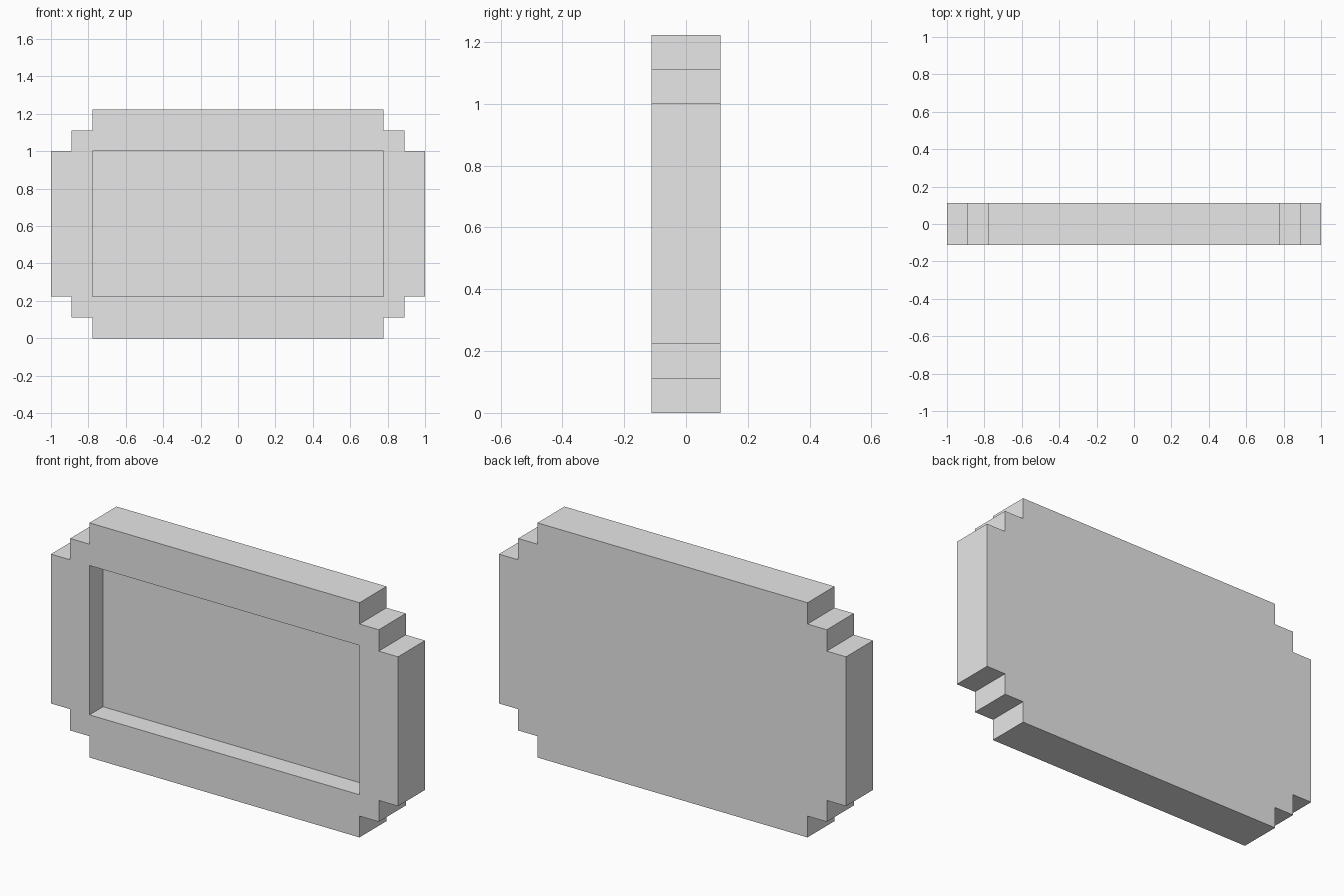
import bpy
import bmesh

# Remove the default cube
cube = bpy.data.objects.get("Cube")
if cube:
    bpy.data.objects.remove(cube, do_unlink=True)

S = 1 / 9            # one step of the corners
W, H = 18 * S, 11 * S
D = S                # half thickness

grey = bpy.data.materials.new("light_grey")
grey.use_nodes = True
colour = (0.8, 0.8, 0.8, 1)
grey.diffuse_color = colour
grey.node_tree.nodes["Principled BSDF"].inputs["Base Color"].default_value = colour

# Stepped corner, mirrored into the four corners of the outline
corner = [(9, 3.5), (8, 3.5), (8, 4.5), (7, 4.5), (7, 5.5)]
outline = []
for sx, sz in ((1, 1), (-1, 1), (-1, -1), (1, -1)):
    steps = corner if sx == sz else corner[::-1]
    outline += [(sx * x * S, sz * z * S + H / 2) for x, z in steps]

bm = bmesh.new()
front = bm.faces.new([bm.verts.new((x, -D, z)) for x, z in outline])

# Back and side walls
back = bmesh.ops.extrude_face_region(bm, geom=[front], use_keep_orig=True)
moved = [v for v in back["geom"] if isinstance(v, bmesh.types.BMVert)]
bmesh.ops.translate(bm, verts=moved, vec=(0, 2 * D, 0))
bmesh.ops.recalc_face_normals(bm, faces=bm.faces)

mesh = bpy.data.meshes.new("stepped_frame")
bm.to_mesh(mesh)
bm.free()
mesh.materials.append(grey)
frame = bpy.data.objects.new("stepped_frame", mesh)
bpy.context.collection.objects.link(frame)

# Rectangular recess in the front, half the thickness deep
bpy.ops.mesh.primitive_cube_add(size=1, location=(0, -D, H / 2))
cutter = bpy.context.object
cutter.name = "recess_cutter"
cutter.scale = (14 * S, 2 * D, 7 * S)
cutter.data.materials.append(grey)
cutter.hide_render = True
cutter.hide_set(True)
cutter.display_type = 'WIRE'

cut = frame.modifiers.new("recess", 'BOOLEAN')
cut.operation = 'DIFFERENCE'
cut.solver = 'EXACT'
cut.object = cutter
